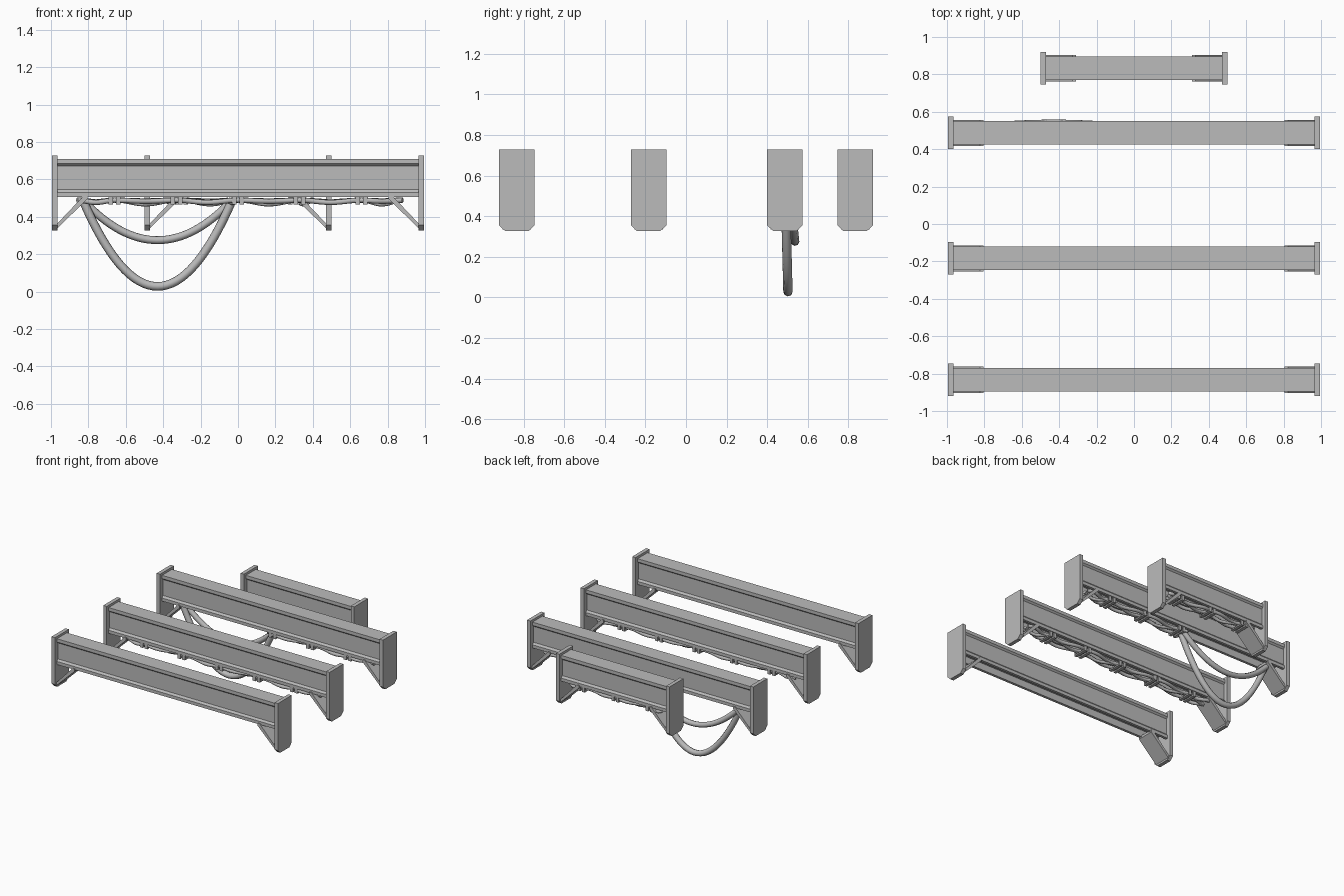
import bpy, bmesh, math
from mathutils import Vector

if "Cube" in bpy.data.objects:
    bpy.data.objects.remove(bpy.data.objects["Cube"])

steel = bpy.data.materials.new("plain grey")
steel.use_nodes = True
grey = (0.5, 0.5, 0.5, 1)
steel.diffuse_color = grey
steel.node_tree.nodes["Principled BSDF"].inputs["Base Color"].default_value = grey


def extrude(name, points, offset):
    """Extrude a closed outline of 3D points along an offset vector."""
    bm = bmesh.new()
    face = bm.faces.new([bm.verts.new(p) for p in points])
    res = bmesh.ops.extrude_face_region(bm, geom=[face])
    verts = [v for v in res["geom"] if isinstance(v, bmesh.types.BMVert)]
    bmesh.ops.translate(bm, vec=Vector(offset), verts=verts)
    bmesh.ops.recalc_face_normals(bm, faces=bm.faces)
    mesh = bpy.data.meshes.new(name)
    bm.to_mesh(mesh)
    bm.free()
    mesh.materials.append(steel)
    obj = bpy.data.objects.new(name, mesh)
    bpy.context.collection.objects.link(obj)
    return obj


def box(name, x, y, z, sx, sy, sz):
    corners = [(x - sx / 2, y + a * sy / 2, z + b * sz / 2)
               for a, b in ((-1, -1), (1, -1), (1, 1), (-1, 1))]
    return extrude(name, corners, (sx, 0, 0))


def tube(name, points, radius):
    """Smooth round cable through a list of points."""
    curve = bpy.data.curves.new(name, "CURVE")
    curve.dimensions = "3D"
    curve.bevel_depth = radius
    curve.bevel_resolution = 2
    curve.use_fill_caps = True
    spline = curve.splines.new("POLY")
    spline.points.add(len(points) - 1)
    for sp, p in zip(spline.points, points):
        sp.co = (*p, 1)
    curve.materials.append(steel)
    obj = bpy.data.objects.new(name, curve)
    bpy.context.collection.objects.link(obj)
    bpy.ops.object.select_all(action="DESELECT")
    obj.select_set(True)
    bpy.context.view_layer.objects.active = obj
    bpy.ops.object.convert(target="MESH")
    bpy.ops.object.shade_smooth_by_angle(angle=math.radians(50))


# Half of the channel section: (half width, height), from top to inner slot
SECTION = [(0.063, 0.71), (0.063, 0.684), (0.05, 0.672), (0.05, 0.545),
           (0.063, 0.53), (0.063, 0.505), (0.042, 0.505), (0.042, 0.56)]


def girder(name, y, half):
    # Channel beam, open below
    outline = [(-half + 0.02, y + w, z) for w, z in SECTION]
    outline += [(-half + 0.02, y - w, z) for w, z in reversed(SECTION)]
    extrude(name + "_beam", outline, (2 * half - 0.04, 0, 0))
    for side, label in ((1, "left"), (-1, "right")):
        # End plate with clipped lower corners
        plate = [(0.087, 0.728), (0.087, 0.355), (0.057, 0.326)]
        ring = [(side * half, y + w, z) for w, z in plate]
        ring += [(side * half, y - w, z) for w, z in reversed(plate)]
        extrude(f"{name}_{label}_end_plate", ring, (-side * 0.03, 0, 0))
        # Sloping brace plate
        brace = [(0.025, 0.335), (0.19, 0.495), (0.19, 0.515),
                 (0.172, 0.515), (0.025, 0.36)]
        pts = [(side * (half - d), y - 0.07, z) for d, z in brace]
        extrude(f"{name}_{label}_brace", pts, (0, 0.14, 0))


def cable_run(name, y, stops):
    """Bundle of cables sagging between pairs of clamps."""
    for i, (dy, sag, r) in enumerate(((-0.032, 0.012, 0.014),
                                      (0.002, 0.022, 0.012),
                                      (0.034, 0.008, 0.014))):
        pts = []
        for k, (a, b) in enumerate(zip(stops, stops[1:])):
            for s in range(12):
                t = s / 12
                dip = math.sin(math.pi * t) ** 2
                sway = 0.014 * math.sin(2 * math.pi * t) * (-1) ** (i + k)
                pts.append((a + (b - a) * t, y + dy + sway,
                            0.489 - sag * dip * (1 - 0.5 * ((i + k) % 2))))
        pts.append((stops[-1], y + dy, 0.489))
        tube(f"{name}_cable_{i + 1}", pts, r)
    for x in stops[1:-1]:
        for dx in (-0.02, 0.02):
            # Clamp strap held up by two lugs
            box(name + "_clamp", x + dx, y, 0.471, 0.024, 0.115, 0.01)
            for dy in (-0.053, 0.053):
                box(name + "_clamp_lug", x + dx, y + dy, 0.487, 0.024, 0.009, 0.04)


def hanging_cable(name, y0, x0, x1, top, bottom, bow, r):
    pts = []
    for s in range(33):
        t = s / 32
        arc = 4 * t * (1 - t)
        pts.append((x0 + (x1 - x0) * t, y0 + bow * arc,
                    top - (top - bottom) * arc))
    tube(name, pts, r)


# Three long girders and a short one behind
girder("front", -0.833, 0.995)
girder("middle", -0.184, 0.995)
girder("rear", 0.487, 0.995)
girder("short", 0.833, 0.5)

# Cable bundles under the girders
cable_run("middle", -0.184, [-0.86, -0.66, -0.33, 0, 0.33, 0.66, 0.88])
cable_run("rear", 0.487, [-0.06, 0, 0.33, 0.66, 0.88])
cable_run("short", 0.833, [-0.4, -0.3, 0, 0.3, 0.4])

# Loose cables drooping below the rear girder
hanging_cable("long_loose_cable", 0.49, -0.83, -0.03, 0.49, 0.028, 0.012, 0.023)
hanging_cable("short_loose_cable", 0.515, -0.83, -0.03, 0.49, 0.275, 0.022, 0.021)
